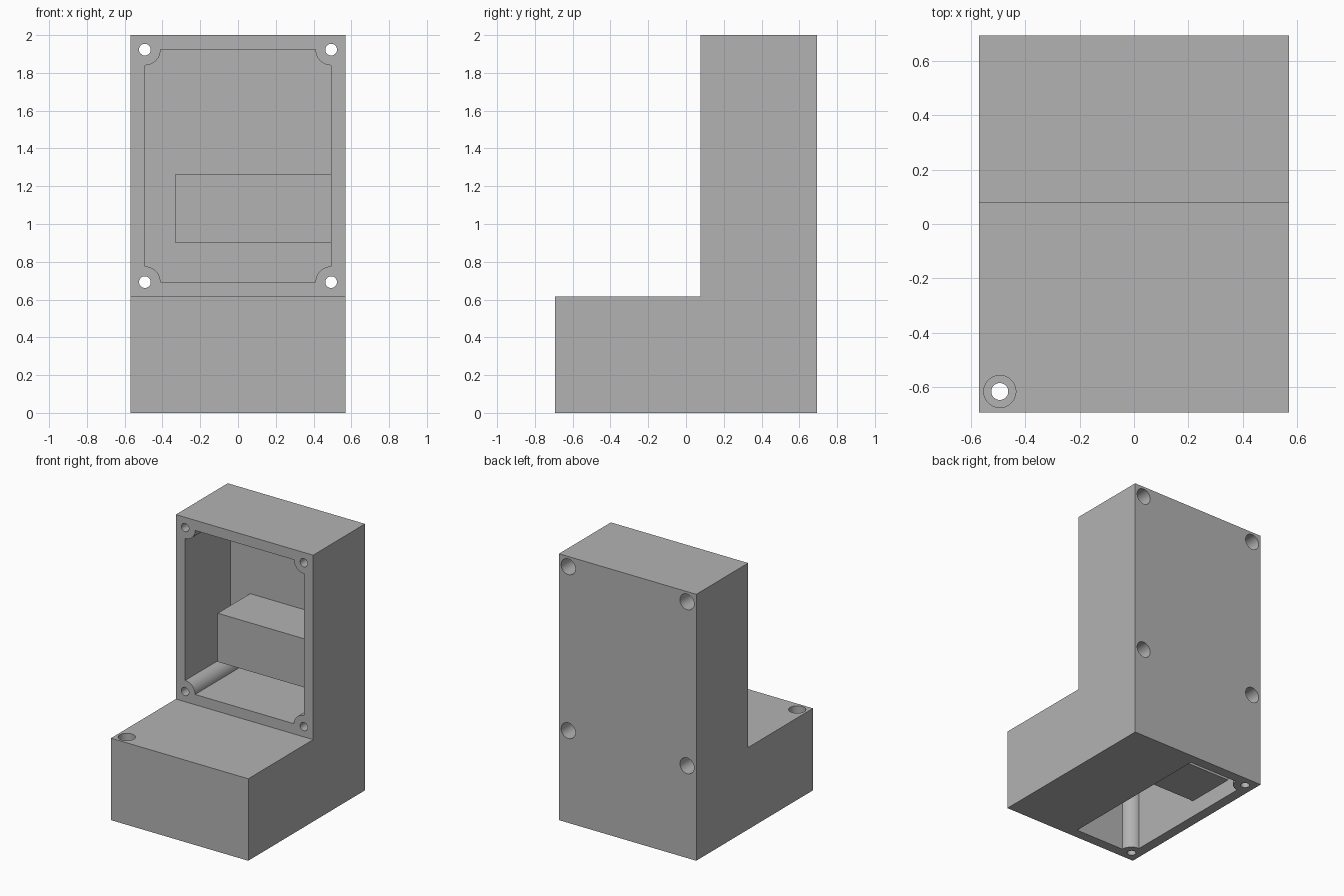
import bpy, bmesh, math
from mathutils import Matrix, Vector

if "Cube" in bpy.data.objects:
    bpy.data.objects.remove(bpy.data.objects["Cube"])

U = 1 / 13                      # wall thickness
HX, HY = 0.57, 9 * U            # half width and half depth
FOOT, TOWER_FRONT = 8 * U, U    # height of the foot, front of the tower
PX, PY = HX - U, HY - U         # pocket half sizes, also screw positions
POST, HOLE, HEAD = 0.083, 0.031, 0.059

grey = bpy.data.materials.new("plain_grey")
grey.use_nodes = True
colour = (0.45, 0.45, 0.45, 1)
grey.diffuse_color = colour
grey.node_tree.nodes["Principled BSDF"].inputs["Base Color"].default_value = colour


def prism(name, points, direction):
    """Extrude a closed outline of 3D points along a direction."""
    bm = bmesh.new()
    face = bm.faces.new([bm.verts.new(p) for p in points])
    moved = bmesh.ops.extrude_face_region(bm, geom=[face])["geom"]
    bmesh.ops.translate(bm, vec=direction, verts=[v for v in moved if isinstance(v, bmesh.types.BMVert)])
    bmesh.ops.recalc_face_normals(bm, faces=bm.faces)
    mesh = bpy.data.meshes.new(name)
    bm.to_mesh(mesh)
    bm.free()
    mesh.materials.append(grey)
    obj = bpy.data.objects.new(name, mesh)
    bpy.context.collection.objects.link(obj)
    return obj


def box(name, lo, hi):
    outline = [(lo[0], lo[1], lo[2]), (hi[0], lo[1], lo[2]),
               (hi[0], hi[1], lo[2]), (lo[0], hi[1], lo[2])]
    return prism(name, outline, (0, 0, hi[2] - lo[2]))


def rod(name, start, direction, radius, sides=40):
    axis = Vector(direction)
    turn = axis.to_track_quat("Z", "Y").to_matrix()
    ring = [Vector(start) + turn @ Vector((radius * math.cos(a), radius * math.sin(a), 0))
            for a in (math.tau * i / sides for i in range(sides))]
    return prism(name, ring, axis)


def notched(lo, hi, posts, steps=12):
    """Rectangle outline whose chosen corners are bitten by round screw posts."""
    corners = [(lo[0], lo[1]), (hi[0], lo[1]), (hi[0], hi[1]), (lo[0], hi[1])]
    points = []
    for i, (x, y) in enumerate(corners):
        if i not in posts:
            points.append((x, y))
            continue
        for k in range(steps + 1):
            a = math.pi / 2 * (i + 1 - k / steps)
            points.append((x + POST * math.cos(a), y + POST * math.sin(a)))
    return points


def combine(target, other, operation):
    mod = target.modifiers.new("combine", "BOOLEAN")
    mod.operation, mod.solver, mod.object = operation, "EXACT", other
    bpy.context.view_layer.objects.active = target
    bpy.ops.object.modifier_apply(modifier=mod.name)
    bpy.data.objects.remove(other)


# L-shaped housing
side = [(-HY, 0), (HY, 0), (HY, 2), (TOWER_FRONT, 2), (TOWER_FRONT, FOOT), (-HY, FOOT)]
housing = prism("housing", [(-HX, y, z) for y, z in side], (2 * HX, 0, 0))

# Tower pocket, open at the front
outline = notched((-PX, 9 * U), (PX, 25 * U), (0, 1, 2, 3))
combine(housing, prism("tower_pocket", [(x, 0, z) for x, z in outline], (0, PY, 0)), "DIFFERENCE")

# Foot pocket, open underneath on one half
outline = notched((-PX, -PY), (0, PY), (0, 3))
combine(housing, prism("foot_pocket", [(x, y, -0.1) for x, y in outline], (0, 0, 7 * U + 0.1)), "DIFFERENCE")

# Inner blocks
combine(housing, box("tower_block", (-0.33, 3 * U, 0.9), (PX + 0.03, PY + 0.03, 1.265)), "UNION")
combine(housing, box("foot_block", (-PX - 0.03, 0.05, 0.124), (0.03, 0.43, 7 * U + 0.03)), "UNION")

# Tower screw holes, with wide head recesses at the back
for x in (-PX, PX):
    for z in (9 * U, 25 * U):
        combine(housing, rod("screw_hole", (x, 0, z), (0, 1, 0), HOLE), "DIFFERENCE")
        combine(housing, rod("head_recess", (x, HY - 0.25, z), (0, 0.4, 0), HEAD), "DIFFERENCE")

# Foot screw holes: the front one passes through, the rear one is blind
combine(housing, rod("screw_hole", (-PX, -PY, -0.1), (0, 0, 1), HOLE), "DIFFERENCE")
combine(housing, rod("head_recess", (-PX, -PY, FOOT - 0.25), (0, 0, 0.4), HEAD), "DIFFERENCE")
combine(housing, rod("screw_hole", (-PX, PY, -0.1), (0, 0, 0.5), HOLE), "DIFFERENCE")

# Smooth the round posts and holes, keep flat faces crisp
bpy.ops.object.select_all(action="DESELECT")
housing.select_set(True)
bpy.context.view_layer.objects.active = housing
bpy.ops.object.shade_smooth_by_angle(angle=math.radians(30))
